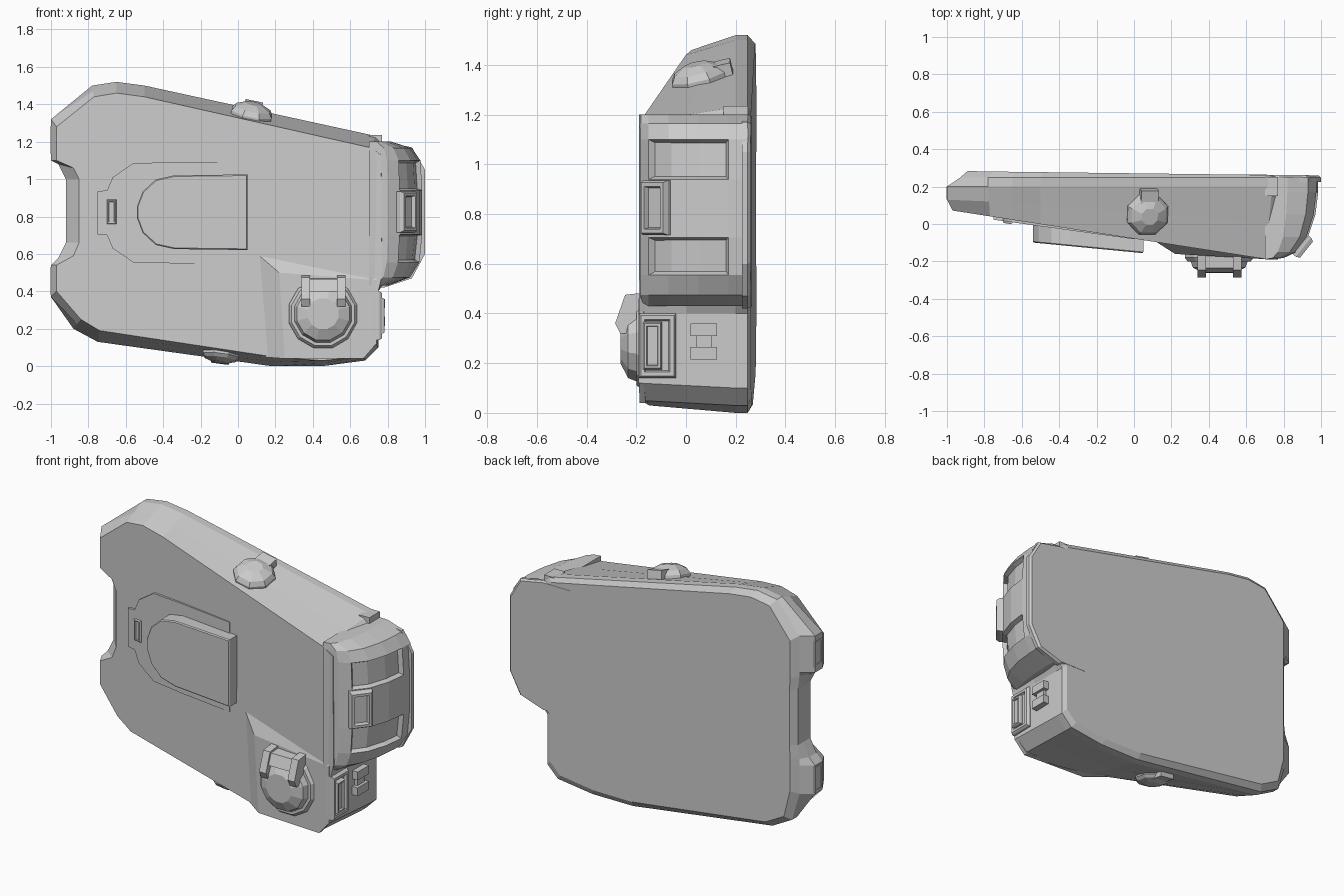
import bpy, bmesh
from math import cos, sin, pi
from mathutils import Matrix, Vector

if "Cube" in bpy.data.objects:
    bpy.data.objects.remove(bpy.data.objects["Cube"])


def yf(x):
    """Depth of the sloping front face"""
    return max(-0.19, -0.19 + 0.155 * (0.72 - x))


def yb(x):
    """Depth of the back face"""
    return 0.283 - 0.012 * (x + 1)


def finish(name, bm, mat=None):
    bmesh.ops.recalc_face_normals(bm, faces=bm.faces)
    me = bpy.data.meshes.new(name)
    bm.to_mesh(me)
    bm.free()
    ob = bpy.data.objects.new(name, me)
    if mat:
        me.transform(mat)
    bpy.context.collection.objects.link(ob)
    return ob


def loft_bm(rings):
    """Skin equal-length closed rings and cap both ends"""
    bm = bmesh.new()
    vs = [[bm.verts.new(p) for p in r] for r in rings]
    n = len(rings[0])
    for a, b in zip(vs, vs[1:]):
        for i in range(n):
            j = (i + 1) % n
            bm.faces.new((a[i], a[j], b[j], b[i]))
    bm.faces.new(vs[0])
    bm.faces.new(vs[-1])
    return bm


def loft(name, rings, mat=None):
    return finish(name, loft_bm(rings), mat)


def frame(loc, normal, up):
    """Matrix with local z along the normal and local y towards up"""
    z = Vector(normal).normalized()
    y = Vector(up)
    y = (y - z * y.dot(z)).normalized()
    m = Matrix((y.cross(z), y, z)).transposed().to_4x4()
    m.translation = loc
    return m


def rect(w, h, z):
    return [(sx * w / 2, sy * h / 2, z) for sx, sy in ((-1, -1), (1, -1), (1, 1), (-1, 1))]


def box(name, lo, hi):
    (x0, y0, z0), (x1, y1, z1) = lo, hi
    return loft(name, [[(x0, y0, z), (x1, y0, z), (x1, y1, z), (x0, y1, z)] for z in (z0, z1)])


def pad(name, loc, normal, w, h, t, border=0.03):
    """Bevelled rectangular frame with a sunken centre"""
    e = border
    loft(name, [rect(w, h, -0.03), rect(w, h, t * 0.4), rect(w - e * 0.6, h - e * 0.6, t),
                rect(w - e * 1.6, h - e * 1.6, t), rect(w - e * 2, h - e * 2, t * 0.4)],
         frame(loc, normal, (0, 0, 1)))


def dome(name, mat, n, prof):
    loft(name, [[(r * cos((i + .5) * 2 * pi / n), r * sin((i + .5) * 2 * pi / n), h)
                 for i in range(n)] for r, h in prof], mat)


# Main body: silhouette and front-edge outlines, point for point
S = [(-.92, 1.0), (-.96, 1.08), (-1, 1.10), (-1, 1.32), (-.78, 1.50), (-.65, 1.52), (-.5, 1.50),
     (.74, 1.23), (.78, 1.19), (.78, .44), (.75, .40), (.75, .10), (.68, .03), (.45, 0), (.18, 0),
     (-.75, .13), (-.88, .20), (-1, .37), (-1, .54), (-.96, .58), (-.92, .66)]
F = [(-.85, 1.0), (-.88, 1.06), (-.97, 1.10), (-.97, 1.28), (-.77, 1.44), (-.65, 1.46), (-.5, 1.44),
     (.70, 1.17), (.765, 1.13), (.77, .48), (.75, .40), (.74, .12), (.67, .05), (.45, .03), (.22, .045),
     (-.74, .19), (-.84, .25), (-.97, .40), (-.97, .54), (-.88, .59), (-.85, .66)]
front = [(x, yf(x), z) for x, z in F]
mid = []
for (sx, sz), (fx, fz) in zip(S, F):
    if sx < -.9:
        mid.append((sx, .13, sz))
    else:
        mid.append(((sx + fx) / 2, (yf(fx) + .2) / 2, (sz + fz) / 2))
back = [(max(x * .965, -.89), yb(x), .75 + (z - .75) * .955) for x, z in S]
loft("main_body", [front, mid, [(x, .2, z) for x, z in S],
                   [(max(x, -.93), .248, z) for x, z in S], back])

# Raised lower corner of the front face
top = [(.25, .04), (.22, .5), (.74, .46), (.74, .12), (.67, .04)]
base = [(.12, .05), (.08, .62), (.76, .6), (.74, .12), (.67, .04)]
loft("corner_block", [[(x, yf(x) + .02, z) for x, z in base],
                      [(x, -.16 - .058 * (x - .22), z) for x, z in top]])

# Rounded grip on the right, with two sunken panels
prof = [(.70, -.19), (.80, -.182), (.865, -.15), (.93, -.07), (.97, .05), (.985, .17),
        (.985, .25), (.70, .25)]
levels = [(.43, .80), (.475, .92), (.555, .97), (.705, .985), (.94, .985), (1.10, .975),
          (1.165, .93), (1.2, .82)]
bm = loft_bm([[(.70 + (x - .70) * (e - .70) / .285, y, z) for x, y in prof] for z, e in levels])
bmesh.ops.recalc_face_normals(bm, faces=bm.faces)
for lo, hi in ((.555, .705), (.94, 1.10)):
    sel = [f for f in bm.faces if lo < f.calc_center_median().z < hi
           and f.normal.x > .3 and -.15 < f.calc_center_median().y < .17]
    bmesh.ops.inset_region(bm, faces=sel, thickness=.012, depth=-.025, use_even_offset=True)
finish("grip", bm)
rim = [(.60, 1.2), (.78, 1.2), (.93, 1.17), (1, 1.05), (1, .60), (.93, .47), (.78, .42), (.60, .42)]
loft("grip_back_rim", [[(x, .225, z) for x, z in rim], [(x, .248, z) for x, z in rim],
                       [(x - .012, yb(x) + .001, .81 + (z - .81) * .98) for x, z in rim]])
pad("grip_button", (.895, -.115, .825), (.78, -.62, 0), .13, .22, .035)
box("top_tab", (.70, .15, 1.18), (.77, .25, 1.235))

# Front panel: low backing plate, slot and rounded screen plate
half = [(-.75, .115), (-.70, .12), (-.67, .19), (-.56, .265), (-.36, .27), (0, .27)]
out = [(x, .82 + d) for x, d in half] + [(x, .82 - d) for x, d in reversed(half)]
loft("backing_plate", [[(x, yf(x) + .02, z) for x, z in out],
                       [(x, yf(x) - .003 + .016 * x, z) for x, z in out]])
pad("slot", (-.675, yf(-.675) - .012, .825), (-.155, -1, 0), .05, .13, .012, .012)
half = [(-.54, .03), (-.51, .11), (-.44, .175), (-.34, .197), (.05, .202)]
out = [(x, .823 + d) for x, d in half] + [(x, .823 - d) for x, d in reversed(half)]
loft("screen_plate", [[(x, yf(x) + .02, z) for x, z in out],
                      [(x, -.145 - .095 * (x - .0), z) for x, z in out],
                      [(x * .985 - .003, -.151 - .095 * x, .823 + (z - .823) * .97) for x, z in out]])

# Round front knob with its two-armed clip
dome("front_knob", frame((.455, -.165, .28), (0, -1, 0), (0, 0, 1)), 12,
     [(.19, -.02), (.19, .015), (.175, .035), (.158, .035), (.145, .068), (.085, .098)])
arm = [(-.16, .485), (-.245, .475), (-.285, .36), (-.265, .32), (-.16, .32)]
for i, x in enumerate((.34, .53)):
    loft(f"clip_arm_{i}", [[(x + d, y, z) for y, z in arm] for d in (0, .045)])
bar = [(-.16, .47), (-.235, .465), (-.26, .40), (-.16, .40)]
loft("clip_bar", [[(x, y, z) for y, z in bar] for x in (.36, .55)])

# Low domed knobs on the top and bottom faces, each with a small tab
for nm, loc, nor, r, h in (("top", (.07, .055, 1.335), (.21, -.25, 1), .118, .072),
                           ("bottom", (-.09, .06, .068), (-.13, -.16, -1), .105, .048)):
    m = frame(loc, nor, (0, 1, 0))
    dome(nm + "_knob", m, 8, [(r, -.03), (r, h * .3), (r * .85, h * .65), (r * .4, h)])
    loft(nm + "_knob_tab", [[(x, y + r * .75, z) for x, y, z in rect(.095, .1, k)]
                            for k in (-.03, h * .75)], m)

# Socket details on the lower right side
pad("side_button", (.748, -.115, .27), (1, 0, 0), .15, .26, .022)
pad("side_button_inner", (.765, -.135, .27), (1, 0, 0), .075, .19, .018, .018)
box("side_latch_core", (.73, .04, .22), (.768, .105, .355))
for i, z in enumerate((.215, .31)):
    box(f"side_latch_{i}", (.73, .018, z), (.785, .125, z + .05))

# End lugs on the left
for i, z in enumerate((1.21, .455)):
    pad(f"end_lug_{i}", (-.99, .165, z), (-1, 0, 0), .08, .16, .012, .02)
